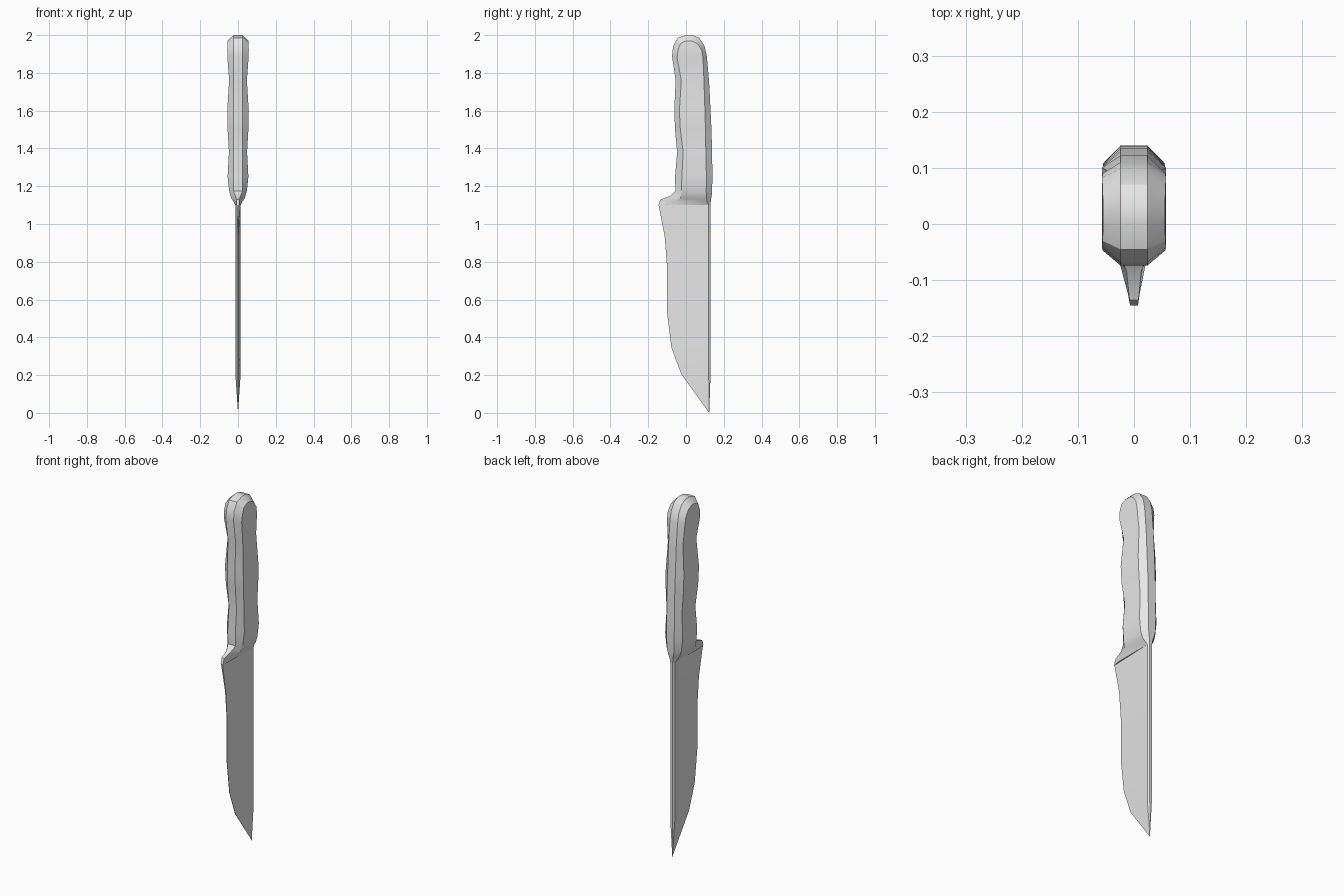
import bpy
import bmesh

default_cube = bpy.data.objects.get("Cube")
if default_cube:
    bpy.data.objects.remove(default_cube, do_unlink=True)


def make_material(name, colour):
    material = bpy.data.materials.new(name)
    material.use_nodes = True
    material.diffuse_color = colour
    material.node_tree.nodes["Principled BSDF"].inputs["Base Color"].default_value = colour
    return material


def loft(name, sections, material, close_ends, angle):
    """Join closed cross-sections of equal point count into one skin."""
    bm = bmesh.new()
    rings = [[bm.verts.new(point) for point in section] for section in sections]
    count = len(rings[0])
    for upper, lower in zip(rings, rings[1:]):
        for i in range(count):
            j = (i + 1) % count
            bm.faces.new((upper[i], upper[j], lower[j], lower[i]))
    close_ends(bm, rings)
    bmesh.ops.remove_doubles(bm, verts=bm.verts, dist=0.0001)
    bmesh.ops.recalc_face_normals(bm, faces=bm.faces)
    mesh = bpy.data.meshes.new(name)
    bm.to_mesh(mesh)
    bm.free()
    mesh.materials.append(material)
    obj = bpy.data.objects.new(name, mesh)
    bpy.context.collection.objects.link(obj)
    bpy.ops.object.select_all(action="DESELECT")
    obj.select_set(True)
    bpy.context.view_layer.objects.active = obj
    bpy.ops.object.shade_smooth_by_angle(angle=angle)
    return obj


grey = make_material("light grey", (0.8, 0.8, 0.8, 1))

# Handle stations: rim height, panel drop, front rim, front panel edge,
# back panel edge, back rim, half thickness, front and back rim half width
rim = 0.024
handle_stations = [
    (2.0, 0.03, 0.0, 0.0, 0.03, 0.035, 0.055, rim, rim),
    (1.985, 0.03, -0.045, -0.03, 0.06, 0.07, 0.056, rim, rim),
    (1.943, 0.022, -0.068, -0.042, 0.083, 0.098, 0.057, rim, rim),
    (1.89, 0.01, -0.074, -0.047, 0.09, 0.11, 0.056, rim, rim),
    (1.76, 0, -0.055, -0.025, 0.095, 0.122, 0.047, rim, rim),
    (1.6, 0, -0.062, -0.035, 0.1, 0.13, 0.057, rim, rim),
    (1.5, 0, -0.058, -0.03, 0.103, 0.135, 0.055, rim, rim),
    (1.38, 0, -0.047, -0.015, 0.105, 0.138, 0.048, rim, rim),
    (1.25, 0, -0.058, -0.022, 0.108, 0.14, 0.055, rim, rim),
    (1.175, 0, -0.056, -0.024, 0.107, 0.138, 0.047, rim, 0.022),
    (1.148, 0.01, -0.085, -0.03, 0.108, 0.136, 0.036, 0.013, 0.016),
    (1.13, 0.01, -0.135, -0.055, 0.112, 0.132, 0.024, 0.008, 0.011),
    (1.1, 0, -0.145, -0.1, 0.12, 0.13, 0.014, 0.007, 0.007),
]


def handle_section(station):
    z, drop, front, front_in, back_in, back, half, front_half, back_half = station
    side = [(front_half, front, z), (half, front_in, z - drop),
            (half, back_in, z - drop), (back_half, back, z)]
    return side + [(-x, y, height) for x, y, height in reversed(side)]


def close_handle(bm, rings):
    # Rounded butt: two side chamfers and the crown strip between them
    top = rings[0]
    bm.faces.new(top[:4])
    bm.faces.new(top[4:])
    bm.faces.new((top[0], top[3], top[4], top[7]))
    bm.faces.new(rings[-1])


loft("handle_with_guard", map(handle_section, handle_stations), grey,
     close_handle, 0.5)

# Blade stations: height, cutting edge, edge half width
blade_stations = [
    (1.1, -0.145, 0.005),
    (0.935, -0.113, 0.002),
    (0.77, -0.1, 0.001),
    (0.53, -0.1, 0.001),
    (0.345, -0.077, 0.001),
    (0.205, -0.025, 0.001),
]


def blade_section(station):
    z, edge, edge_half = station
    side = [(edge_half, edge, z), (0.014, 0.12, z), (0.007, 0.13, z)]
    return side + [(-x, y, height) for x, y, height in reversed(side)]


def close_blade(bm, rings):
    # Point of the blade
    tip = bm.verts.new((0, 0.123, 0))
    last = rings[-1]
    for i, vert in enumerate(last):
        bm.faces.new((vert, last[(i + 1) % len(last)], tip))


loft("blade", map(blade_section, blade_stations), grey, close_blade, 0.4)
